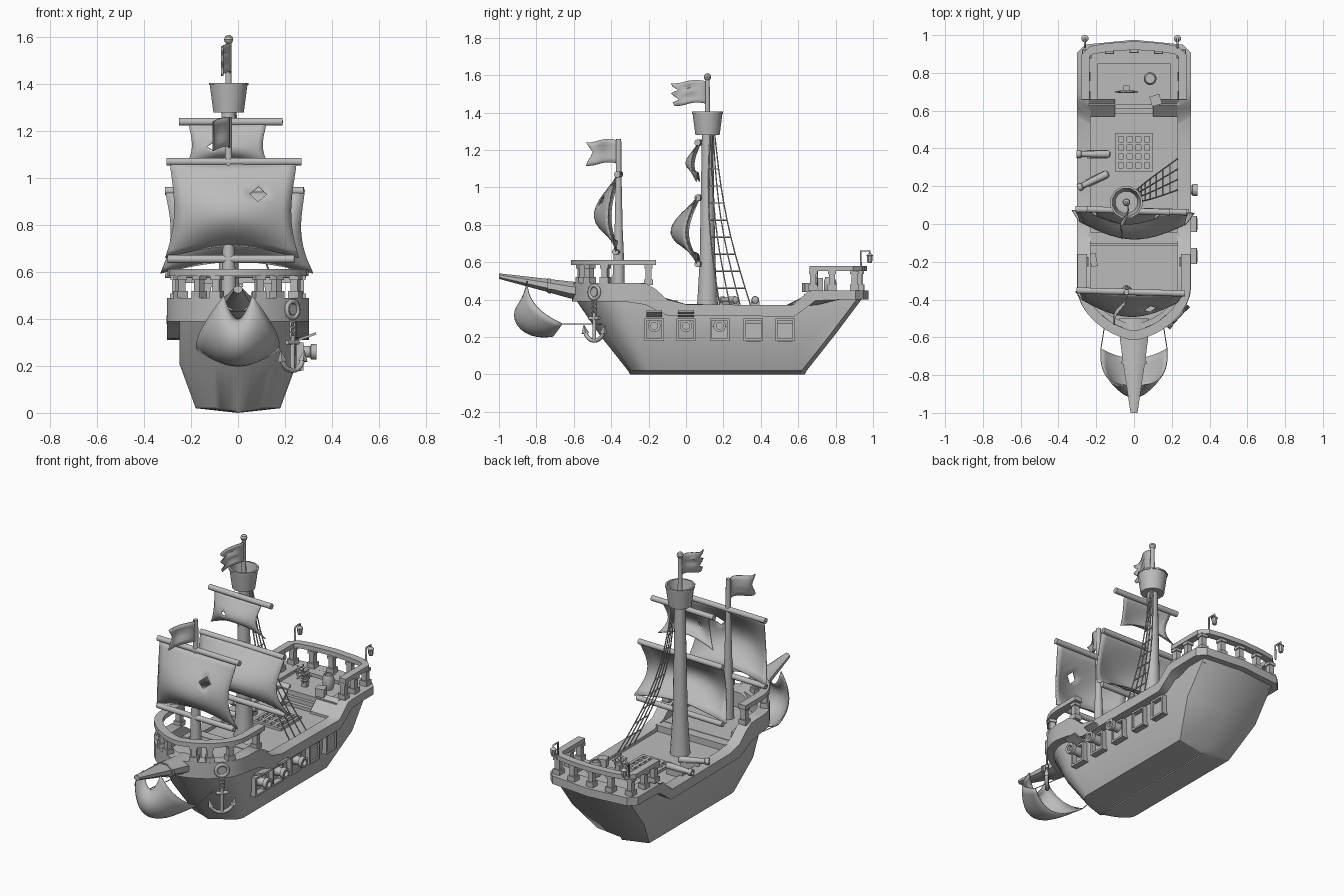
import bpy, bmesh, math
from mathutils import Vector, Matrix, geometry

default = bpy.data.objects.get("Cube")
if default:
    bpy.data.objects.remove(default)

grey = bpy.data.materials.new("plain grey")
grey.use_nodes = True
colour = (0.5, 0.5, 0.5, 1)
grey.diffuse_color = colour
grey.node_tree.nodes["Principled BSDF"].inputs["Base Color"].default_value = colour


def build(name, verts, faces, thick=0, angle=35):
    me = bpy.data.meshes.new(name)
    me.from_pydata([tuple(v) for v in verts], [], faces)
    bm = bmesh.new()
    bm.from_mesh(me)
    bmesh.ops.remove_doubles(bm, verts=bm.verts, dist=0.0001)
    bmesh.ops.recalc_face_normals(bm, faces=bm.faces)
    bm.to_mesh(me)
    bm.free()
    me.shade_smooth()
    me.set_sharp_from_angle(angle=math.radians(angle))
    me.materials.append(grey)
    ob = bpy.data.objects.new(name, me)
    bpy.context.collection.objects.link(ob)
    if thick:
        mod = ob.modifiers.new("thickness", 'SOLIDIFY')
        mod.thickness = thick
        mod.offset = 0
    return ob


def bridge(rings, cap=True, loop=False):
    """Faces joining rings of equal length, optionally capped or closed on themselves."""
    n, count = len(rings[0]), len(rings)
    faces = []
    for k in range(count if loop else count - 1):
        a, b = k * n, (k + 1) % count * n
        faces += [(a + i, a + (i + 1) % n, b + (i + 1) % n, b + i) for i in range(n)]
    if cap and not loop:
        faces += [tuple(range(n)), tuple(range((count - 1) * n, count * n))]
    return [v for r in rings for v in r], faces


def prism(name, ring, offset):
    return build(name, *bridge([ring, [Vector(v) + Vector(offset) for v in ring]]))


def box(name, centre, size, turn=0, tilt=0):
    x, y, z = (s / 2 for s in size)
    ring = [Vector(p) for p in ((-x, -y, -z), (x, -y, -z), (x, y, -z), (-x, y, -z))]
    ob = prism(name, ring, (0, 0, size[2]))
    ob.data.transform(Matrix.Translation(centre) @ Matrix.Rotation(turn, 4, 'Z')
                      @ Matrix.Rotation(tilt, 4, 'Y'))


def lathe(name, start, end, profile, sides=16):
    """Turned part along an axis; profile holds (fraction along axis, radius)."""
    start, end = Vector(start), Vector(end)
    spin = (end - start).to_track_quat('Z', 'Y')
    rings = []
    for t, r in profile:
        ring = [Vector((math.cos(a), math.sin(a), 0)) * r
                for a in (math.tau * (i + 0.5) / sides for i in range(sides))]
        rings.append([start.lerp(end, t) + spin @ p for p in ring])
    build(name, *bridge(rings))


def rod(name, start, end, r0, r1=None, sides=12):
    lathe(name, start, end, [(0, r0), (1, r0 if r1 is None else r1)], sides)


def ropes(name, paths, radius, cyclic=False):
    cu = bpy.data.curves.new(name, 'CURVE')
    cu.dimensions = '3D'
    cu.bevel_depth = radius
    cu.bevel_resolution = 1
    cu.use_fill_caps = True
    for path in paths:
        sp = cu.splines.new('POLY')
        sp.points.add(len(path) - 1)
        for p, co in zip(sp.points, path):
            p.co = (*co, 1)
        sp.use_cyclic_u = cyclic
    cu.materials.append(grey)
    bpy.context.collection.objects.link(bpy.data.objects.new(name, cu))


def sheet(name, func, nu=14, nv=12, hole=None):
    """Cloth grid; dropping one grid point from its faces leaves a diamond tear."""
    verts = [func(i / nu, j / nv) for j in range(nv + 1) for i in range(nu + 1)]
    row = nu + 1
    gap = hole[1] * row + hole[0] if hole else -1
    faces = [[v for v in (k, k + 1, k + row + 1, k + row) if v != gap]
             for j in range(nv) for k in range(j * row, j * row + nu)]
    build(name, verts, faces, 0.006, 60)


def sample(knots, y):
    for (a, p), (b, q) in zip(knots, knots[1:]):
        if y <= b:
            return p + (q - p) * (y - a) / (b - a)


def bow(w, front, start):
    angles = [math.pi / 2 * i / 9 for i in range(10)]
    return [(w * math.sin(a) ** 1.35, start - (start - front) * math.cos(a)) for a in angles]


def mirrored(half):
    return half + [(-x, y) for x, y in reversed(half) if x > 0]


STATIONS = (.09, .13, .18, .26, .4, .55, .7, .71, .74, .77, .8, .9)


def outline(w, front, start, back, corner=.001):
    side = [(w, start + (back - start) * t) for t in STATIONS]
    return mirrored(bow(w, front, start) + side + [(w, back - corner), (w - corner, back), (0, back + .025)])


# hull and its overhanging bulwark, which follows the sheer
sheer_top = [(-1, .49), (-.22, .49), (-.16, .455), (-.1, .4), (0, .375), (.57, .37), (.66, .45), (2, .45)]
sheer_low = [(-1, .39), (-.25, .39), (-.1, .315), (.58, .31), (.7, .4), (2, .4)]
levels = [(.002, -.3, -.2, .61, 0), (.18, -.31, -.2, .62, .02), (.25, -.46, -.27, .77, .21)]
rings = [[(x, y, z) for x, y in outline(w, f, s, b)] for w, f, s, b, z in levels]
rings.append([(x, y, sample(sheer_low, y) + .01) for x, y in outline(.25, -.59, -.34, .92)])
build("hull", *bridge(rings, cap=False))
outer, inner = outline(.303, -.61, -.33, .95, .045), outline(.23, -.53, -.33, .89, .03)
rings = [[(x, y, sample(knots, y)) for x, y in plan]
         for plan, knots in ((outer, sheer_low), (outer, sheer_top), (inner, sheer_top), (inner, sheer_low))]
build("bulwark", *bridge(rings, loop=True))

# decks, bulkheads, stairs and hatch
prism("fore_deck", [(x, y, .35) for x, y in inner if y < -.09], (0, 0, .045))
box("fore_bulkhead", (0, -.075, .34), (.48, .06, .11))
box("main_deck", (0, .28, .305), (.48, .8, .1))
box("aft_deck", (0, .765, .405), (.48, .27, .05))
box("aft_coaming", (0, .88, .425), (.48, .06, .0495))
for s in (-1, 1):
    ramp = [(s * .1, y, z) for y, z in ((.57, .34), (.57, .37), (.66, .45), (.66, .34))]
    prism("ramp", ramp, (s * .14, 0, 0))
    box("side_coaming", (s * .215, .76, .425), (.05, .2, .0495))
for i in range(3):
    box("stair", (0, .6 + i * .025, .36 + i * .025), (.2, .03, .03))
for i in range(5):
    box("hatch_bar", (-.092 + i * .046, .38, .36), (.018, .2, .025))
    box("hatch_slat", (0, .288 + i * .046, .36), (.2, .018, .023))


# railings
def rail(name, half, width, z, posts):
    path = [Vector((x, y)) for x, y in [(-x, y) for x, y in reversed(half) if x > 0] + half]
    left, right = [], []
    for i, p in enumerate(path):
        d = (path[min(i + 1, len(path) - 1)] - path[max(i - 1, 0)]).normalized()
        n = Vector((-d.y, d.x)) * width / 2
        left.append((*(p + n), z))
        right.append((*(p - n), z))
    prism(name, left + right[::-1], (0, 0, .028))
    for x, y in posts:
        for px in {x, -x}:
            base = sample(sheer_top, y)
            turn = math.atan2(y + .33, px) if y < -.33 else 0
            box("post", (px, y, (base + z) / 2), (.032, .032, z - base), turn)
            box("post_foot", (px, y, base + .015), (.048, .048, .03), turn)
            box("post_head", (px, y, z - .008), (.044, .044, .018), turn)


rail("fore_rail", bow(.275, -.59, -.33) + [(.275, -.16)], .05, .584,
     [(.265, -.2), (.245, -.43), (.165, -.515), (.09, -.56)])
rail("aft_rail", [(0, .945), (.14, .935), (.225, .92), (.258, .89), (.258, .66)], .045, .553,
     [(.255, .68), (.255, .78), (.25, .9), (.13, .925), (0, .93)])
for x in (-.26, .23):
    ropes("lantern_bracket", [[(x, .935, .57), (x, .935, .66), (x, .982, .66), (x, .982, .64)]], .006)
    lathe("lantern", (x, .982, .595), (x, .982, .65), [(0, .011), (.2, .015), (.7, .017), (.75, .02), (1, .004)], 8)

# masts, lookout basket, yards
MX, MY, FY = -.04, .115, -.36
lathe("main_mast", (MX, MY, .3), (MX, MY, 1.3), [(0, .062), (.1, .055), (.3, .043), (.9, .032), (1, .03)])
rod("topmast", (MX, MY, 1.28), (MX, MY, 1.58), .015, .012)
lathe("masthead_ball", (MX, MY, 1.57), (MX, MY, 1.61), [(0, .006), (.2, .016), (.5, .02), (.8, .016), (1, .005)])
lathe("lookout_basket", (MX, MY, 1.28), (MX, MY, 1.405),
      [(0, .067), (.93, .083), (.93, .087), (1, .087), (1, .076), (.2, .06)], 12)
lathe("fore_mast", (MX, FY, .38), (MX, FY, 1.26), [(0, .034), (.2, .032), (.45, .022), (.8, .015), (1, .014)])
for name, y, z, x0, x1 in (("fore_top_yard", -.36, 1.07, -.305, .27), ("fore_low_yard", -.37, .655, -.3, .24),
                           ("main_top_yard", .07, 1.24, -.25, .19), ("main_mid_yard", .07, .945, -.31, .28),
                           ("main_low_yard", .07, .59, -.31, .29)):
    rod(name, (x0, y + .008, z), (x1, y - .008, z), .017)


# sails and flags
def sail(name, y, top, low, belly, edge, pinch, hole=None):
    def point(u, v):
        arc, across = math.sin(math.pi * v ** 1.15), math.sin(math.pi * u)
        x0, x1, z0 = (a + (b - a) * v for a, b in zip(top, low))
        x = x0 + (x1 - x0) * u - pinch * arc * (2 * u - 1)
        return (x, y + .008 - .016 * u - arc * (edge + (belly - edge) * across), z0 + .05 * v ** 3 * across)
    sheet(name, point, hole=hole)


sail("fore_sail", -.365, (-.29, .25, 1.065), (-.31, .26, .66), .125, .045, .03, (10, 4))
sail("main_sail", .065, (-.31, .285, .95), (-.33, .32, .595), .145, .06, .035)
sail("top_sail", .065, (-.21, .12, 1.23), (-.24, .15, 1.03), .065, .03, .03, (4, 6))


def flag(name, root, length, height, sway, ragged):
    def point(u, v):
        reach = length * u * ragged[round(v * (len(ragged) - 1))]
        return (root[0] - sway * u + .015 * math.sin(u * 6), root[1] - reach, root[2] - v * height + .01 * math.sin(u * 5))
    sheet(name, point, 8, len(ragged) - 1)


flag("main_flag", (MX, MY, 1.565), .195, .12, .02, (1, .95, .8, 1, .9, .78, .95, .9))
flag("fore_flag", (MX, FY, 1.25), .175, .125, .06, (1, .9, .8, .85, .95, 1))


# bowsprit with its hanging sail
def spar(name, sections):
    build(name, *bridge([[(w * math.cos(a), y, z + h * math.sin(a)) for a in
                          (math.tau * (i + .5) / 8 for i in range(8))] for y, z, w, h in sections]))


spar("bowsprit", [(-.5, .437, .085, .055), (-.62, .452, .079, .049), (-.74, .476, .062, .038), (-1, .526, .02, .016)])
spar("bowsprit_band", [(-.725, .472, .073, .044), (-.74, .475, .071, .043)])
centre = geometry.interpolate_bezier((0, -.86, .4), (0, -.98, .34), (0, -.9, .17), (0, -.71, .205), 13)
side = geometry.interpolate_bezier((.06, -.85, .5), (.13, -.85, .4), (.185, -.79, .33), (.175, -.66, .27), 13)


def bow_sail(u, v):
    k = round(v * 12)
    s = 2 * u - 1
    p = centre[k].lerp(side[k], s * s)
    return (s * side[k].x, p.y, p.z)


sheet("bow_sail", bow_sail)
ropes("bow_sail_ropes", [[(s * .175, -.66, .27), (s * .14, -.44, .27)] for s in (-1, 1)], .0025)

# shrouds with rungs
feet = [Vector((.23, .18 + i * .055, .37)) for i in range(4)]
heads = [Vector((MX + .03, MY + .015 + i * .008, 1.28)) for i in range(4)]


def shroud(i, t):
    p = feet[i].lerp(heads[i], t)
    return p - Vector((.05, .03, 0)) * math.sin(math.pi * t)


lines = [[shroud(i, k / 10) for k in range(11)] for i in range(4)]
rungs = [[shroud(i, k / 10) for i in range(4)] for k in range(1, 9)]
ropes("shrouds", lines + rungs, .0037)


# gun ports and cannons
def cannon(name, start, end, r):
    lathe(name, start, end, [(t, r * k) for t, k in ((0, .5), (.03, 1), (.1, 1.15), (.5, 1), (.85, .8), (.87, 1.1),
                                                     (1, 1.1), (1, .6), (.9, .6))])


for k, y in enumerate((-.17, 0, .18, .36, .53)):
    for s in (-1, 1):
        box("port_side", (.258, y + s * .046, .24), (.04, .012, .12))
        box("port_sill", (.258, y, .24 + s * .054), (.04, .1, .012))
    if k < 3:
        cannon("port_cannon", (.15, y, .26), (.335, y, .26), .03)
    if k < 2:
        box("open_lid", (.295, y, .325), (.08, .085, .01), 0, -.35)
    else:
        box("port_lid", (.262, y, .225), (.012, .08, .07 if k == 2 else .095))
for y, turn in ((.37, 0), (.23, .45)):
    mid, aim = Vector((-.215, y, .398)), Vector((-math.cos(turn), -math.sin(turn), 0))
    cannon("deck_cannon", mid - aim * .09, mid + aim * .09, .018)
    box("carriage", mid - aim * .02 - Vector((0, 0, .025)), (.11, .045, .035), turn)

# anchor hanging at the bow
hang, along = Vector((.232, -.49, 0)), Vector((.67, .74, 0))
at = lambda d, z: hang + along * d + Vector((0, 0, z))
circle = [math.tau * i / 16 for i in range(16)]
loop = lambda r, z: [at(r * math.cos(a), z + r * math.sin(a)) for a in circle]
out = Vector((.74, -.67, 0))
rod("hawse_plate", at(0, .44) - out * .03, at(0, .44) + out * .004, .024, sides=16)
ropes("hawse_ring", [loop(.036, .44)], .01, True)
ropes("anchor_chain", [loop(.013, .4 - i * .023) for i in range(4)], .005, True)
arms = [at(.07 * math.sin(a), .25 - .07 * math.cos(a)) for a in (i * .2 for i in range(-7, 8))]
ropes("anchor", [[at(0, .33), at(0, .18)], [at(-.035, .3), at(.035, .3)], arms], .011)
for s in (-1, 1):
    rod("fluke", at(s * .066, .22), at(s * .076, .265), .02, .002, 4)

# steering wheel, barrel and crates
hub = Vector((MX, .7, .515))
spoke = lambda a, r: hub + Vector((math.cos(a), 0, math.sin(a))) * r
ropes("wheel_rim", [[spoke(a, .042) for a in circle]], .006, True)
ropes("wheel_spokes", [[spoke(a, .06), spoke(a, -.06)] for a in circle[:8:2]], .004)
box("wheel_stand", (MX, .72, .46), (.03, .025, .11))
lathe("barrel", (.085, .77, .43), (.085, .77, .52), [(0, .026), (.3, .034), (.7, .034), (1, .026), (1, .02), (.92, .02)])
box("crate", (.115, .655, .465), (.055, .055, .05), .3)
box("fore_crate", (-.215, -.19, .41), (.035, .07, .035), .2)
